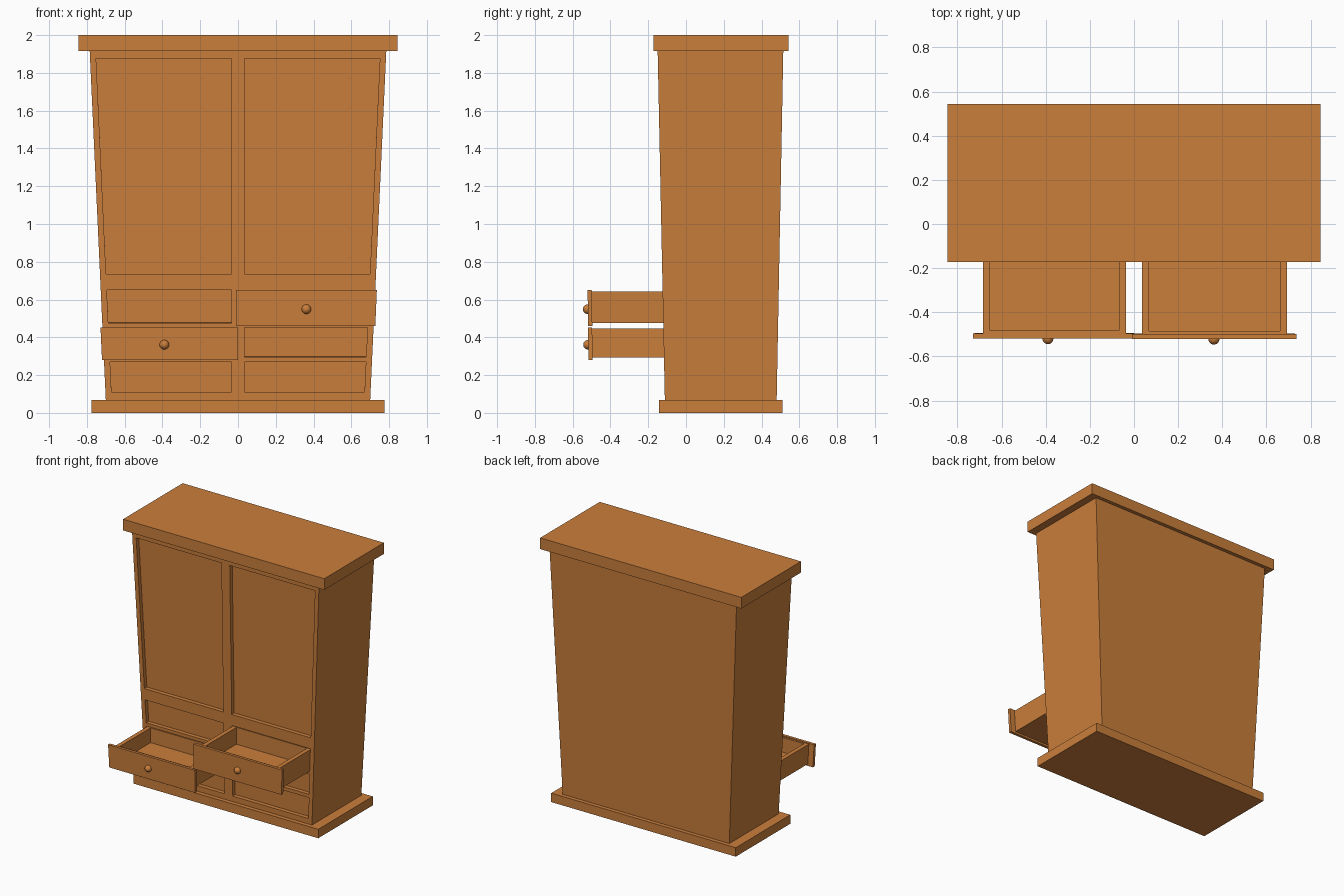
import bpy, bmesh
from mathutils import Vector

if "Cube" in bpy.data.objects:
    bpy.data.objects.remove(bpy.data.objects["Cube"])

wood = bpy.data.materials.new("warm_wood")
wood.diffuse_color = (0.59, 0.21, 0.044, 1)
wood.use_nodes = True
wood.node_tree.nodes["Principled BSDF"].inputs["Base Color"].default_value = wood.diffuse_color


def finish(bm, name):
    bmesh.ops.recalc_face_normals(bm, faces=bm.faces[:])
    me = bpy.data.meshes.new(name)
    bm.to_mesh(me)
    bm.free()
    me.materials.append(wood)
    ob = bpy.data.objects.new(name, me)
    bpy.context.collection.objects.link(ob)
    return ob


def half_width(z):
    return 0.70 + (z - 0.07) * 0.0461


def front_y(z):
    return -0.112 - (z - 0.07) * 0.0206


def back_y(z):
    return 0.48 + (z - 0.07) * 0.019


def block(bm, bottom, top):
    """Box from two rectangles given as (x0, x1, y0, y1, z)."""
    rings = []
    for x0, x1, y0, y1, z in (bottom, top):
        rings.append([bm.verts.new(p) for p in
                      ((x0, y0, z), (x1, y0, z), (x1, y1, z), (x0, y1, z))])
    a, b = rings
    bm.faces.new(a[::-1])
    cap = bm.faces.new(b)
    for i in range(4):
        j = (i + 1) % 4
        bm.faces.new((a[i], a[j], b[j], b[i]))
    return cap


def slab(name, hx, y0, y1, z0, z1):
    bm = bmesh.new()
    block(bm, (-hx, hx, y0, y1, z0), (-hx, hx, y0, y1, z1))
    finish(bm, name)


# Base plinth and top cornice
slab("plinth", 0.775, -0.144, 0.51, 0, 0.068)
slab("cornice", 0.845, -0.172, 0.543, 1.915, 2.0)

# Tapered cabinet body; the front is a grid whose openings are sunk in
rows = [0.06, 0.11, 0.27, 0.297, 0.452, 0.477, 0.65, 0.735, 1.875, 1.92]
bm = bmesh.new()
grid = []
for z in rows:
    w = half_width(z)
    grid.append([bm.verts.new((x, front_y(z), z)) for x in
                 (-w, -w + 0.032, -0.035, 0.035, w - 0.032, w)])
openings = []
for r in range(len(rows) - 1):
    for c in range(5):
        f = bm.faces.new((grid[r][c], grid[r][c + 1],
                          grid[r + 1][c + 1], grid[r + 1][c]))
        if r in (1, 3, 5, 7) and c in (1, 3):
            openings.append(f)
back = [[bm.verts.new((s * half_width(z), back_y(z), z)) for s in (-1, 1)]
        for z in (rows[0], rows[-1])]
bm.faces.new((back[0][1], back[0][0], back[1][0], back[1][1]))
bm.faces.new([g[0] for g in grid] + [back[1][0], back[0][0]])
bm.faces.new([g[5] for g in grid[::-1]] + [back[0][1], back[1][1]])
bm.faces.new(grid[-1] + [back[1][1], back[1][0]])
bm.faces.new(grid[0][::-1] + [back[0][0], back[0][1]])
bm.normal_update()
bmesh.ops.inset_individual(bm, faces=openings, thickness=0, depth=-0.03)
finish(bm, "cabinet_body")


# Pulled-out drawers: hollow box, front panel and round knob
def drawer(label, s, z0, z1, panel_z, panel_x, y, knob):
    def rect(xa, xb, ya, yb, z):
        return (min(s * xa, s * xb), max(s * xa, s * xb), ya, yb, z)

    bm = bmesh.new()
    cap = block(bm, rect(0.037, half_width(z0) - 0.033, y + 0.005, -0.08, z0),
                rect(0.037, half_width(z1) - 0.033, y + 0.005, -0.085, z1))
    bm.normal_update()
    bmesh.ops.inset_individual(bm, faces=[cap], thickness=0.045)
    # push the inner face down to make the tray
    ret = bmesh.ops.extrude_discrete_faces(bm, faces=[cap])
    depth = Vector((0, 0, 0.04 - (z1 - z0)))
    bmesh.ops.translate(bm, verts=ret["faces"][0].verts[:], vec=depth)
    finish(bm, label + "_drawer_box")

    bm = bmesh.new()
    x0, x1 = panel_x
    block(bm, rect(x0, x1 - 0.008, y + 0.003, y + 0.025, panel_z[0]),
          rect(x0, x1, y, y + 0.022, panel_z[1]))
    finish(bm, label + "_drawer_front")

    bpy.ops.mesh.primitive_uv_sphere_add(segments=24, ring_count=12, radius=0.025,
                                         location=(knob[0], y, knob[1]))
    ob = bpy.context.object
    ob.name = label + "_drawer_knob"
    ob.data.materials.append(wood)
    bpy.ops.object.shade_smooth_by_angle()


drawer("upper_right", 1, 0.475, 0.643, (0.46, 0.65), (-0.01, 0.735), -0.521, (0.362, 0.549))
drawer("middle_left", -1, 0.294, 0.446, (0.28, 0.452), (0.0, 0.728), -0.519, (-0.39, 0.361))
